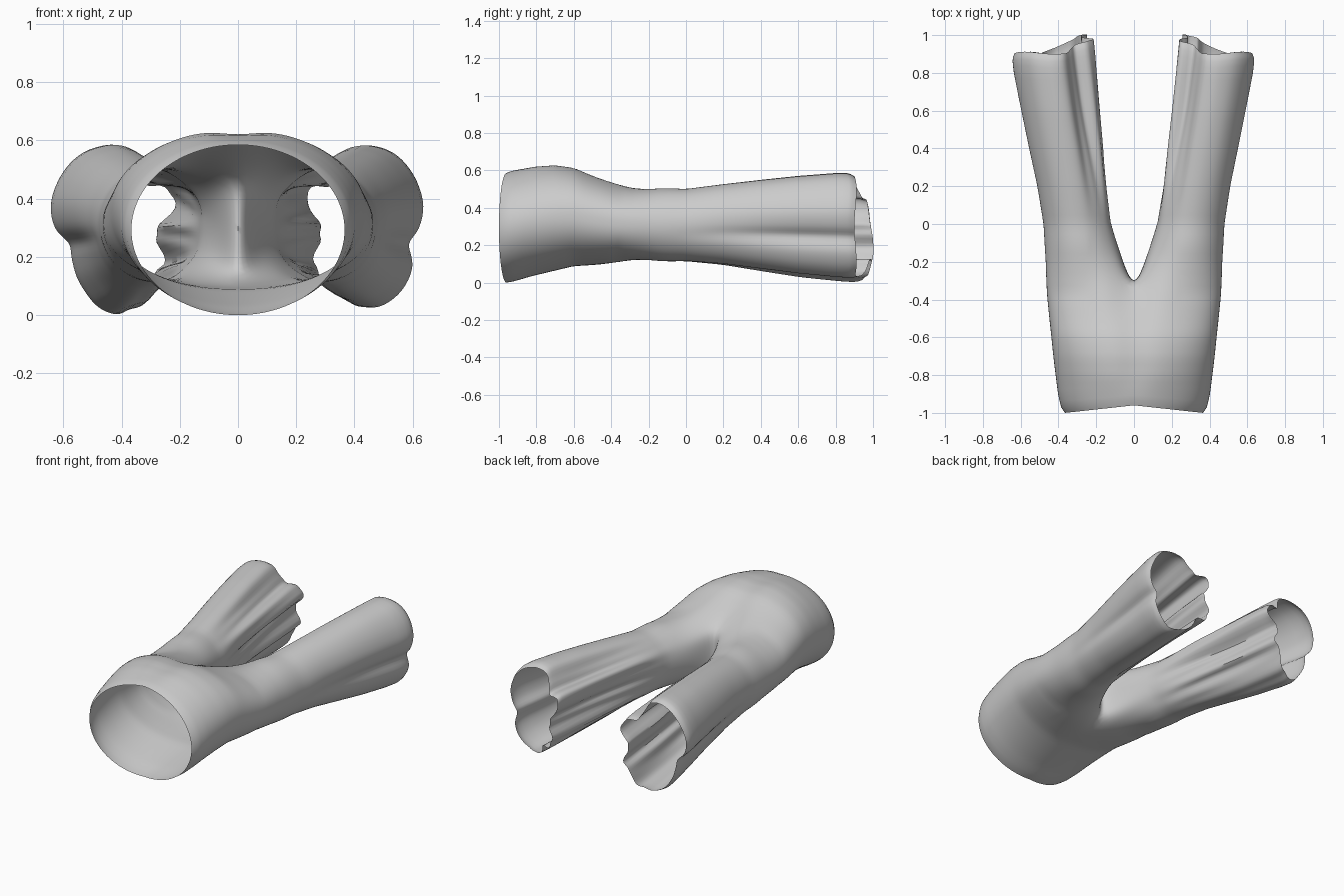
import bpy, bmesh
from math import sin, cos, pi, radians, exp

if "Cube" in bpy.data.objects:
    bpy.data.objects.remove(bpy.data.objects["Cube"])

N = 96                 # points round a leg
ARC = 40               # ring points each side of the outer line that belong to the hips
CROTCH = -0.36

# y, outer x, inner x, bottom z, top z
STATIONS = [
    (-1.00, .366, 0, .000, .585), (-0.97, .385, 0, .004, .597), (-0.90, .402, 0, .018, .612),
    (-0.80, .415, 0, .040, .632), (-0.70, .427, 0, .064, .638), (-0.60, .437, 0, .088, .622),
    (-0.50, .448, 0, .093, .580), (-0.40, .458, 0, .096, .547), (-0.36, .461, 0, .099, .536),
    (-0.30, .464, .020, .104, .522), (-0.20, .467, .058, .112, .508),
    (0.00, .480, .118, .115, .500), (0.20, .514, .138, .098, .525),
    (0.40, .557, .154, .070, .547), (0.60, .598, .176, .042, .567), (0.80, .638, .196, .022, .582),
    (0.87, .645, .204, .018, .582), (0.90, .634, .208, .026, .565)]

# fold outline of each hem: radius factor every 15 degrees, from the outer side over the top
HEM_RIGHT = [.90, 1.0, 1.03, 1.04, 1.04, 1.02, 1.0, .96, .80, .76, .99, .80,
             .63, .70, .86, .88, .76, .92, .96, 1.0, 1.0, .98, .92, .77]
HEM_LEFT = [.93, 1.03, 1.05, 1.05, 1.04, 1.02, 1.01, .97, .80, .78, 1.0, .97,
            .66, .72, .90, .84, 1.0, 1.03, 1.05, 1.0, .91, .84, .77, .74]


def cubic(a, b, c, d, t):
    return b + .5 * t * (c - a + t * (2*a - 5*b + 4*c - d + t * (3*(b - c) + d - a)))


def smooth(a, b, v):
    t = max(0, min(1, (v - a) / (b - a)))
    return t * t * (3 - 2 * t)


def station(y):
    for p, q in zip(STATIONS, STATIONS[1:]):
        if y <= q[0] + 1e-6:
            t = (y - p[0]) / (q[0] - p[0])
            return [p[k] + t * (q[k] - p[k]) for k in range(1, 5)]
    return list(STATIONS[-1][1:])


def hem_factor(hem, a):
    u = (a % (2 * pi)) / (2 * pi) * 24
    i = int(u)
    return cubic(*[hem[(i + k) % 24] for k in (-1, 0, 1, 2)], u - i)


def hip_point(k, y):
    """Half of the hip section: k = -ARC (bottom centre) .. ARC (top centre)."""
    xo, xi, zb, zt = station(y)
    phi = pi / 2 * k / ARC
    e = 1 - .13 * smooth(-.9, -.4, y)
    c = max(0, cos(phi)) ** e if abs(k) < ARC else 0
    s = abs(sin(phi)) ** e * (1 if phi > 0 else -1)
    x = xi + (xo - xi) * c
    z = (zb + zt) / 2 + (zt - zb) / 2 * s
    if s > 0:   # shallow dip along the front seam
        depth = .016 * smooth(-1, -.75, y) + .03 * smooth(-.6, -.33, y)
        z -= depth * exp(-((x - xi) / .09) ** 2)
    return x, z


def leg_point(j, y, hem):
    """Closed leg section, easing from the D-shaped crotch ring to the folded hem."""
    xo, xi, zb, zt = station(y)
    a = 2 * pi * j / N
    k = j if j <= N // 2 else j - N
    if abs(k) <= ARC:
        dx, dz = hip_point(k, y)
    else:
        t = (j - ARC) / (N - 2 * ARC)
        top, bot = hip_point(ARC, y)[1], hip_point(-ARC, y)[1]
        dx, dz = xi, top + (bot - top) * t
    inner = max(0, -cos(a - radians(10)))
    f = 1 + (hem_factor(hem, a) - 1) * smooth(-.15, .7, y)
    f += .03 * inner * sin(17 * a + 4 * y) * smooth(0, .4, y)
    ex = (xo + xi) / 2 + (xo - xi) / 2 * f * cos(a)
    ez = (zb + zt) / 2 + (zt - zb) / 2 * f * sin(a)
    w = smooth(CROTCH - .06, -.08, y) if y > CROTCH + .001 else 0
    reach = .095 * max(0, cos(a - radians(200))) + .012 * sin(a * 2) ** 2
    return dx + (ex - dx) * w, y + reach * smooth(.3, .9, y), dz + (ez - dz) * w


hip_ys = [-1 + (CROTCH + 1) * i / 20 for i in range(21)]
leg_ys = [CROTCH + (.86 - CROTCH) * i / 36 for i in range(37)] + [.88, .90]

bm = bmesh.new()
for side, hem in ((1, HEM_RIGHT), (-1, HEM_LEFT)):
    def face(*v):
        bm.faces.new(v if side > 0 else v[::-1])

    # legs
    legs = []
    for y in leg_ys:
        ring = []
        for j in range(N):
            x, yy, z = leg_point(j, y, hem)
            ring.append(bm.verts.new((side * x, yy, z)))
        legs.append(ring)
    for r, s in zip(legs, legs[1:]):
        for j in range(N):
            face(r[j], s[j], s[(j + 1) % N], r[(j + 1) % N])

    # hips, ending on the outer part of the first leg ring
    hips = []
    for y in hip_ys[:-1]:
        row = []
        for k in range(-ARC, ARC + 1):
            x, z = hip_point(k, y)
            lift = .04 * (1 - x / .366) * (1 - smooth(-1, -.8, y))
            row.append(bm.verts.new((side * x, y + lift, z)))
        hips.append(row)
    hips.append([legs[0][k % N] for k in range(-ARC, ARC + 1)])
    for r, s in zip(hips, hips[1:]):
        for k in range(2 * ARC):
            face(r[k], s[k], s[k + 1], r[k + 1])

# weld the centre seam and soften the crotch
bmesh.ops.remove_doubles(bm, verts=bm.verts, dist=.0005)
for reach, times in ((.14, 14), (.24, 8)):
    soft = [v for v in bm.verts if abs(v.co.x) < reach and -.55 < v.co.y < -.05]
    for _ in range(times):
        bmesh.ops.smooth_vert(bm, verts=soft, factor=.5,
                              use_axis_x=True, use_axis_y=True, use_axis_z=True)
bmesh.ops.recalc_face_normals(bm, faces=bm.faces)

mesh = bpy.data.meshes.new("trousers")
bm.to_mesh(mesh)
bm.free()
trousers = bpy.data.objects.new("trousers", mesh)
bpy.context.collection.objects.link(trousers)
bpy.context.view_layer.objects.active = trousers
trousers.select_set(True)
bpy.ops.object.shade_smooth_by_angle(angle=radians(50))
